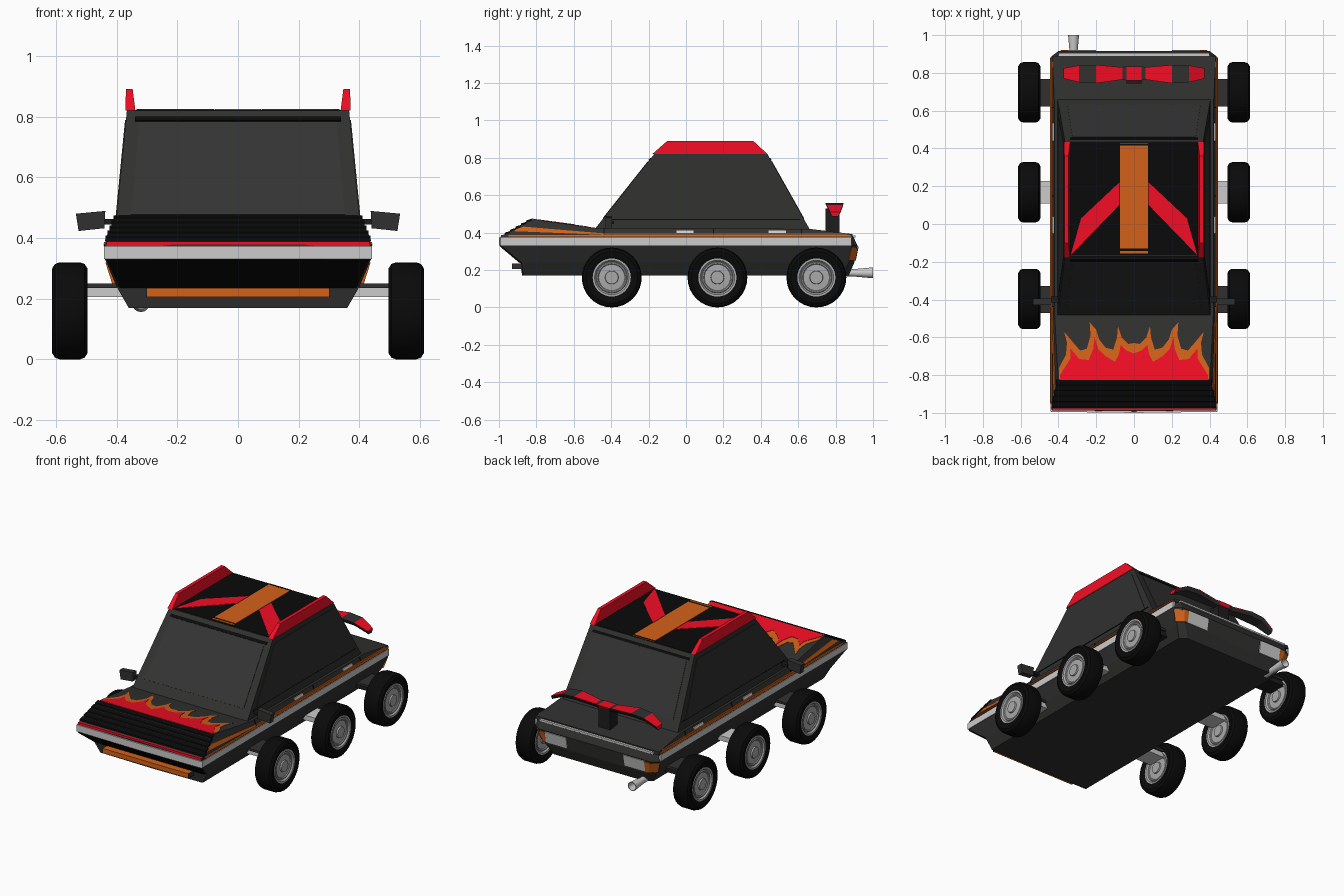
import bpy, bmesh, math
from mathutils import Vector

if "Cube" in bpy.data.objects:
    bpy.data.objects.remove(bpy.data.objects["Cube"])

COL = dict(body=(.03, .03, .029), dark=(.012, .012, .012), black=(.003, .003, .003), glass=(.034, .034, .034),
           red=(.9, .004, .018), orange=(.65, .12, .01), silver=(.52, .52, .52), rim=(.4, .4, .4))
MATS = {}
for n, c in COL.items():
    MATS[n] = bpy.data.materials.new(n)
    MATS[n].diffuse_color = (*c, 1)


def finish(name, bm, mat, smooth=False):
    bmesh.ops.recalc_face_normals(bm, faces=bm.faces)
    me = bpy.data.meshes.new(name)
    bm.to_mesh(me)
    bm.free()
    me.materials.append(MATS[mat])
    ob = bpy.data.objects.new(name, me)
    bpy.context.collection.objects.link(ob)
    if smooth:
        bpy.ops.object.select_all(action='DESELECT')
        ob.select_set(True)
        bpy.context.view_layer.objects.active = ob
        bpy.ops.object.shade_smooth_by_angle(angle=math.radians(35))
    return ob


def loft(name, rings, mat, caps=True, smooth=False):
    bm = bmesh.new()
    vs = [[bm.verts.new(p) for p in r] for r in rings]
    n = len(rings[0])
    for a, b in zip(vs, vs[1:]):
        for i in range(n):
            bm.faces.new((a[i], a[(i + 1) % n], b[(i + 1) % n], b[i]))
    if caps:
        bm.faces.new(vs[0])
        bm.faces.new(vs[-1])
    else:
        bmesh.ops.remove_doubles(bm, verts=bm.verts, dist=1e-5)  # closes ring-shaped profiles
    return finish(name, bm, mat, smooth)


def prism(name, pts, vec, mat):
    v = Vector(vec)
    return loft(name, [pts, [Vector(p) + v for p in pts]], mat)


def box(name, x, y, z, mat):
    pts = [(x[0], y[0], z[0]), (x[1], y[0], z[0]), (x[1], y[1], z[0]), (x[0], y[1], z[0])]
    return prism(name, pts, (0, 0, z[1] - z[0]), mat)


def lathe(name, profile, origin, axis, mat, caps=True, n=32):
    q = Vector(axis).to_track_quat('Z', 'Y')
    o = Vector(origin)
    rings = [[o + q @ Vector((r * math.cos(2 * math.pi * i / n), r * math.sin(2 * math.pi * i / n), t))
              for i in range(n)] for r, t in profile]
    return loft(name, rings, mat, caps, True)


def panel(name, quad, u0, u1, v0, v1, mat, off=.003):
    # inset rectangle on a quad given as bottom-left, bottom-right, top-right, top-left
    a, b, c, d = map(Vector, quad)
    at = lambda u, v: a.lerp(b, u).lerp(d.lerp(c, u), v)
    return prism(name, [at(u0, v0), at(u1, v0), at(u1, v1), at(u0, v1)],
                 (b - a).cross(d - a).normalized() * off, mat)


def ring(z, hw, yf, yb):
    return [(-hw, yf, z), (0, yf - .006, z), (hw, yf, z), (hw, yb - .03, z), (hw - .04, yb, z),
            (-hw + .04, yb, z), (-hw, yb - .03, z)]


# lower hull and silver belt
loft("hull", [ring(.17, .36, -.87, .87), ring(.24, .40, -.88, .90), ring(.33, .438, -.99, .917),
              ring(.378, .438, -.985, .895)], "body")
for s in (-1, 1):
    box("belt_side", (s * .43, s * .442), (-.99, .885), (.332, .373), "silver")
prism("belt_front", [(-.442, -.994, .331), (0, -1.0, .331), (.442, -.994, .331), (.43, -.975, .331),
                     (-.43, -.975, .331)], (0, 0, .042), "silver")
box("rear_trim_strip", (-.40, .40), (.885, .905), (.374, .385), "silver")
prism("nose_underside", [(-.39, -.885, .24), (.39, -.885, .24), (.43, -.992, .33), (-.43, -.992, .33)],
      (0, -.003, -.004), "black")
box("front_bumper_bar", (-.30, .30), (-.93, -.86), (.205, .235), "orange")
for s in (-1, 1):
    box("bumper_bar_end", (s * .30, s * .303), (-.93, -.86), (.205, .235), "body")


# upper deck with sloping shoulders
def shoulder(z):
    return .44 - (z - .375) * .4


deck = [(-.98, .386), (-.83, .472), (-.48, .425), (.66, .42), (.89, .392)]
loft("upper_deck", [[(-.438, y, .372), (.438, y, .372), (shoulder(z), y, z), (-shoulder(z), y, z)]
                    for y, z in deck], "body")

# nose louvres
box("nose_red_strip", (-.433, .433), (-.988, -.955), (.373, .388), "red")
for i in range(5):
    y, z = -.972 + i * .029, .394 + i * .0165
    w = shoulder(z) + .004
    prism("nose_louvre", [(-w, y, z - .008), (-w, y + .004, z + .006), (-w, y + .032, z + .014),
                          (-w, y + .032, z + .003)], (2 * w, 0, 0), "black")


# hood flames
def flame(name, half, lift, mat):
    pts = half + [(-x, y) for x, y in reversed(half) if x]
    prism(name, [(x, y, .472 - .134 * (y + .83)) for x, y in pts], (0, 0, lift), mat)


flame("flame_outline", [(0, -.63), (.03, -.635), (.065, -.60), (.085, -.54), (.09, -.60), (.11, -.665),
                        (.15, -.655), (.185, -.61), (.20, -.56), (.235, -.52), (.23, -.59), (.25, -.66), (.285, -.67),
                        (.32, -.63), (.37, -.57), (.355, -.63), (.36, -.69), (.398, -.765), (.398, -.825)],
      .002, "orange")
flame("flame_core", [(0, -.685), (.04, -.67), (.07, -.64), (.08, -.69), (.10, -.73), (.15, -.70), (.19, -.66),
                     (.21, -.60), (.215, -.66), (.24, -.72), (.29, -.715), (.335, -.66), (.335, -.71),
                     (.392, -.80), (.392, -.825)], .004, "red")

# cabin and windows
base = [(-.405, -.487, .42), (.405, -.487, .42), (.405, .66, .42), (-.405, .66, .42)]
top = [(-.366, -.17, .82), (.366, -.17, .82), (.366, .435, .82), (-.366, .435, .82)]
loft("cabin", [base, top], "body")
for i, name in enumerate(["windscreen", "right_windows", "rear_window", "left_windows"]):
    j = (i + 1) % 4
    quad = (base[i], base[j], top[j], top[i])
    if i % 2 == 0:
        panel(name, quad, .06, .94, .14, .90, "glass")
        panel(name + "_top_seal", quad, .04, .96, .91, .945, "black", .004)
    else:
        panel(name, quad, .05, .95, .13, .92, "body")
        panel(name + "_sill_line", quad, .02, .98, .12, .128, "black")

# roof panel, stripe and chevron
box("roof_panel", (-.345, .345), (-.165, .432), (.815, .822), "black")
box("roof_stripe", (-.075, .075), (-.13, .43), (.82, .8245), "orange")
for y in (-.155, .415):
    box("roof_stripe_band", (-.075, .075), (y, y + .012), (.82, .825), "orange" if y < 0 else "black")

for s in (-1, 1):
    side = "right" if s > 0 else "left"
    prism(side + "_roof_chevron", [(s * .078, .22, .82), (s * .28, .03, .82), (s * .335, -.165, .82),
                                   (s * .078, .10, .82)], (0, 0, .004), "red")
    # roof fin
    loft(side + "_roof_fin", [[(s * x0, -.18, .82), (s * x1, -.10, .89), (s * x1, .36, .89), (s * x0, .435, .82)]
                              for x0, x1 in ((.338, .347), (.371, .369))], "red")
    # shoulder stripes, door seams and handles
    for name, pts, m in (("lower_stripe", [(-.95, .379), (.88, .379), (.88, .386), (-.95, .386)], "orange"),
                         ("upper_stripe", [(-.44, .390), (.86, .390), (.86, .395), (-.44, .395)], "orange"),
                         ("flame_stripe", [(-.93, .408), (-.44, .388), (-.44, .396), (-.87, .432)], "orange"),
                         ("front_seam", [(-.44, .374), (-.435, .374), (-.435, .424), (-.44, .424)], "black"),
                         ("door_seam", [(.145, .374), (.15, .374), (.15, .42), (.145, .42)], "black"),
                         ("rear_seam", [(.615, .374), (.62, .374), (.62, .42), (.615, .42)], "black"),
                         ("front_handle", [(-.05, .399), (.04, .399), (.04, .412), (-.05, .412)], "silver"),
                         ("rear_handle", [(.44, .399), (.535, .399), (.535, .412), (.44, .412)], "silver")):
        step = .004 if "seam" in name or "flame" in name else .007
        prism(side + "_" + name, [(s * (shoulder(z) - .004), y, z) for y, z in pts], (s * (step + .002), 0, 0), m)
    # wing mirror
    prism(side + "_mirror", [(s * .44, -.43, .432), (s * .525, -.43, .423), (s * .534, -.43, .48),
                             (s * .437, -.43, .489)], (0, .035, 0), "body")
    box(side + "_mirror_arm", (s * .39, s * .44), (-.415, -.385), (.445, .462), "dark")
    # tail lamps
    prism(side + "_tail_lamp", [(s * .20, .89, .25), (s * .35, .89, .25), (s * .35, .908, .25),
                                (s * .20, .908, .25)], (0, .014, .075), "silver")
    loft(side + "_tail_indicator", [[(s * .35, .88, z), (s * .35, .922 - d, z), (s * (.385 - d), .92 - d, z),
                                     (s * (.437 - 1.6 * d), .885 - d, z), (s * .38, .86, z)]
                                    for z, d in ((.25, .014), (.32, 0))], "orange")
    # wheels and axles
    for y, pos in ((-.397, "front"), (.168, "middle"), (.697, "rear")):
        c, ax = (s * .495, y, .16), (s, 0, 0)
        lathe(f"{side}_{pos}_tyre", [(.099, .012), (.115, .002), (.138, 0), (.154, .01), (.16, .026), (.16, .092),
                                     (.154, .108), (.138, .118), (.115, .116), (.099, .106), (.099, .012)],
              c, ax, "black", False)
        half = [(.014, .113), (.034, .113), (.036, .104), (.070, .102), (.074, .107), (.080, .107),
                (.084, .102), (.092, .112), (.102, .112)]
        lathe(f"{side}_{pos}_rim", half + [(r, .118 - t) for r, t in reversed(half)], c, ax, "rim")
        m = "dark" if pos == "rear" else "silver"
        box(f"{side}_{pos}_axle", (s * .30, s * .53), (y - .06, y + .06), (.205, .236), m)
        if pos != "middle":
            box(f"{side}_{pos}_axle_cover", (s * .30, s * .50), (y - .075, y + .07), (.236, .25), "body")

# rear wing on a pillar: coloured segments between sections (x, top z, y start, y end)
box("wing_pillar", (-.04, .04), (.745, .82), (.39, .53), "dark")
sec = [(.04, .545, .76, .835), (.06, .545, .765, .83), (.20, .557, .745, .842), (.29, .55, .75, .84),
       (.372, .51, .77, .825)]


def wing(s, i, drop=0, thick=.02):
    x, z, a, b = sec[i]
    z -= drop
    return [(s * x, a, z), (s * x, b, z), (s * x, b - .012, z - thick), (s * x, a + .012, z - thick)]


loft("wing_centre", [wing(-1, 0), wing(1, 0)], "red")
for s in (-1, 1):
    for i, m in enumerate(("body", "red", "body", "red")):
        loft("wing_segment", [wing(s, i), wing(s, i + 1)], m)
        loft("wing_underside", [wing(s, i, .006, .018), wing(s, i + 1, .006, .018)], "body")

# exhaust pipe
lathe("exhaust", [(.02, 0), (.02, .08), (.029, .18), (.025, .18), (.017, .10)], (-.32, .82, .185), (0, 1, 0),
      "silver", True, 16)

for m in bpy.data.materials:
    if m.users and not m.is_grease_pencil:
        m.use_nodes = True
        m.node_tree.nodes["Principled BSDF"].inputs["Base Color"].default_value = m.diffuse_color
